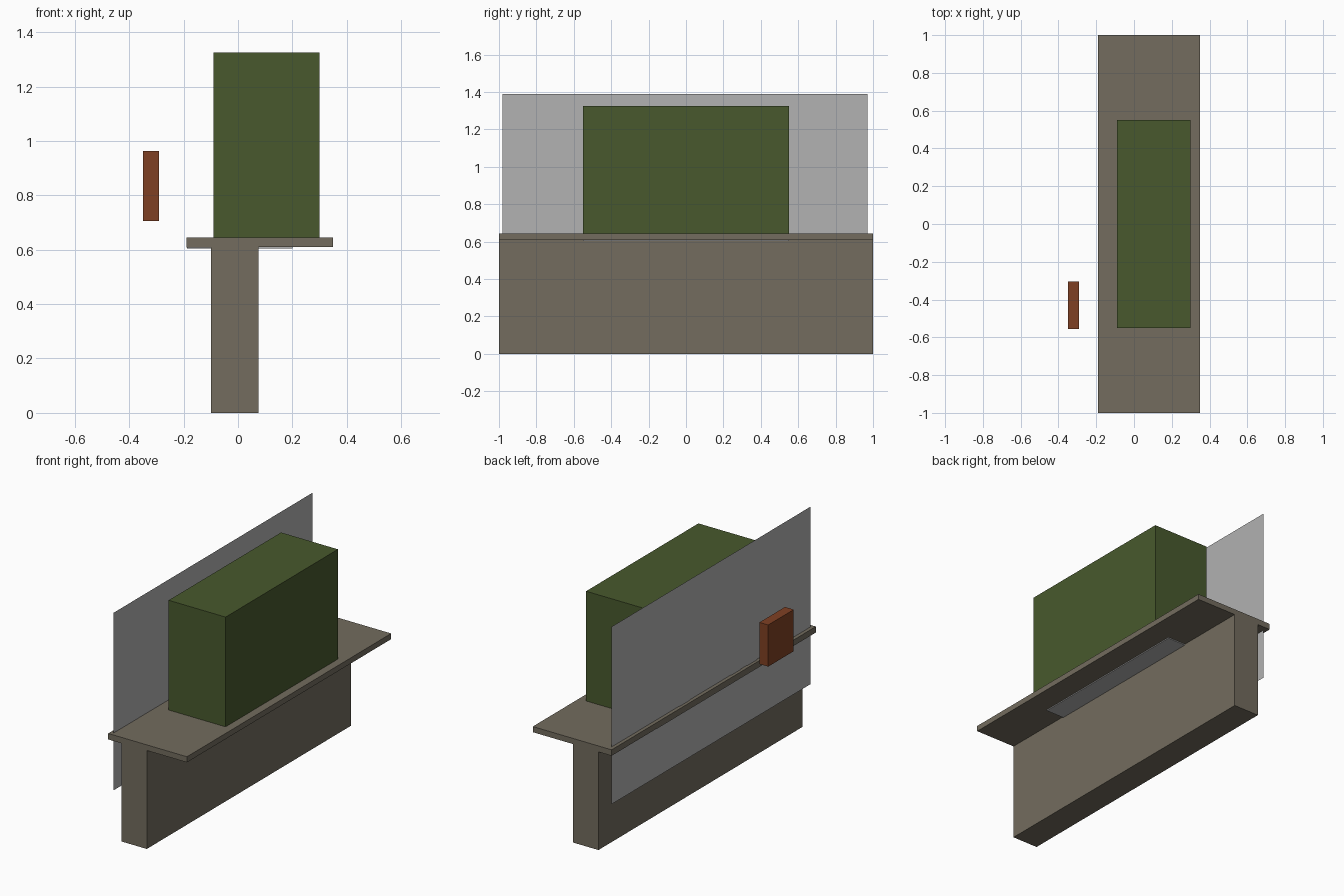
import bpy
import bmesh

default = bpy.data.objects.get("Cube")
if default:
    bpy.data.objects.remove(default, do_unlink=True)


def material(name, hex_code):
    """Flat material from a display hex colour, stored as linear values."""
    channels = [int(hex_code[i:i + 2], 16) / 255 for i in (0, 2, 4)]
    rgba = [((c + 0.055) / 1.055) ** 2.4 for c in channels] + [1.0]
    mat = bpy.data.materials.new(name)
    mat.use_nodes = True
    mat.diffuse_color = rgba
    mat.node_tree.nodes["Principled BSDF"].inputs["Base Color"].default_value = rgba
    return mat


STONE = material("stone taupe", "736c5e")
GREEN = material("olive green", "48592d")
BROWN = material("rust brown", "7f4023")
GREY = material("light grey", "b2b2b2")


def finish(name, bm, mat):
    mesh = bpy.data.meshes.new(name)
    bm.to_mesh(mesh)
    bm.free()
    mesh.materials.append(mat)
    obj = bpy.data.objects.new(name, mesh)
    bpy.context.collection.objects.link(obj)
    return obj


def box(name, xs, ys, zs, mat):
    """Box spanning the given (min, max) ranges."""
    bm = bmesh.new()
    bmesh.ops.create_cube(bm, size=1)
    for v in bm.verts:
        for axis, (low, high) in enumerate((xs, ys, zs)):
            v.co[axis] = high if v.co[axis] > 0 else low
    return finish(name, bm, mat)


def sheet(name, x, ys, zs, mat):
    """Upright single-face sheet facing sideways."""
    bm = bmesh.new()
    corners = [(ys[0], zs[0]), (ys[0], zs[1]), (ys[1], zs[1]), (ys[1], zs[0])]
    bm.faces.new([bm.verts.new((x, y, z)) for y, z in corners])
    return finish(name, bm, mat)


# Low wall with a ledge on each side, flush on top
LENGTH = (-1, 1)
TOP = 0.645
box("wall", (-0.10, 0.075), LENGTH, (0, TOP), STONE)
box("narrow_ledge", (-0.19, -0.10), LENGTH, (0.608, TOP), STONE)
box("wide_ledge", (0.075, 0.35), LENGTH, (0.61, TOP), STONE)

# Grey board let into the underside of the ledges
BLOCK_Y = (-0.55, 0.55)
box("ledge_board", (-0.188, 0.20), BLOCK_Y, (0.604, 0.643), GREY)

# Large block standing on the wall
box("green_block", (-0.09, 0.30), BLOCK_Y, (TOP, 1.325), GREEN)

# Thin screen along the narrow side, with small plates on its outer face
sheet("screen", -0.168, (-0.98, 0.97), (0.29, 1.39), GREY)
for i, y in enumerate((0.26, -0.245, -0.40)):
    sheet(f"screen_plate_{i + 1}", -0.172, (y - 0.05, y + 0.05), (0.61, 0.82), GREY)

# Small box beyond the screen
box("brown_box", (-0.35, -0.29), (-0.555, -0.305), (0.705, 0.963), BROWN)
